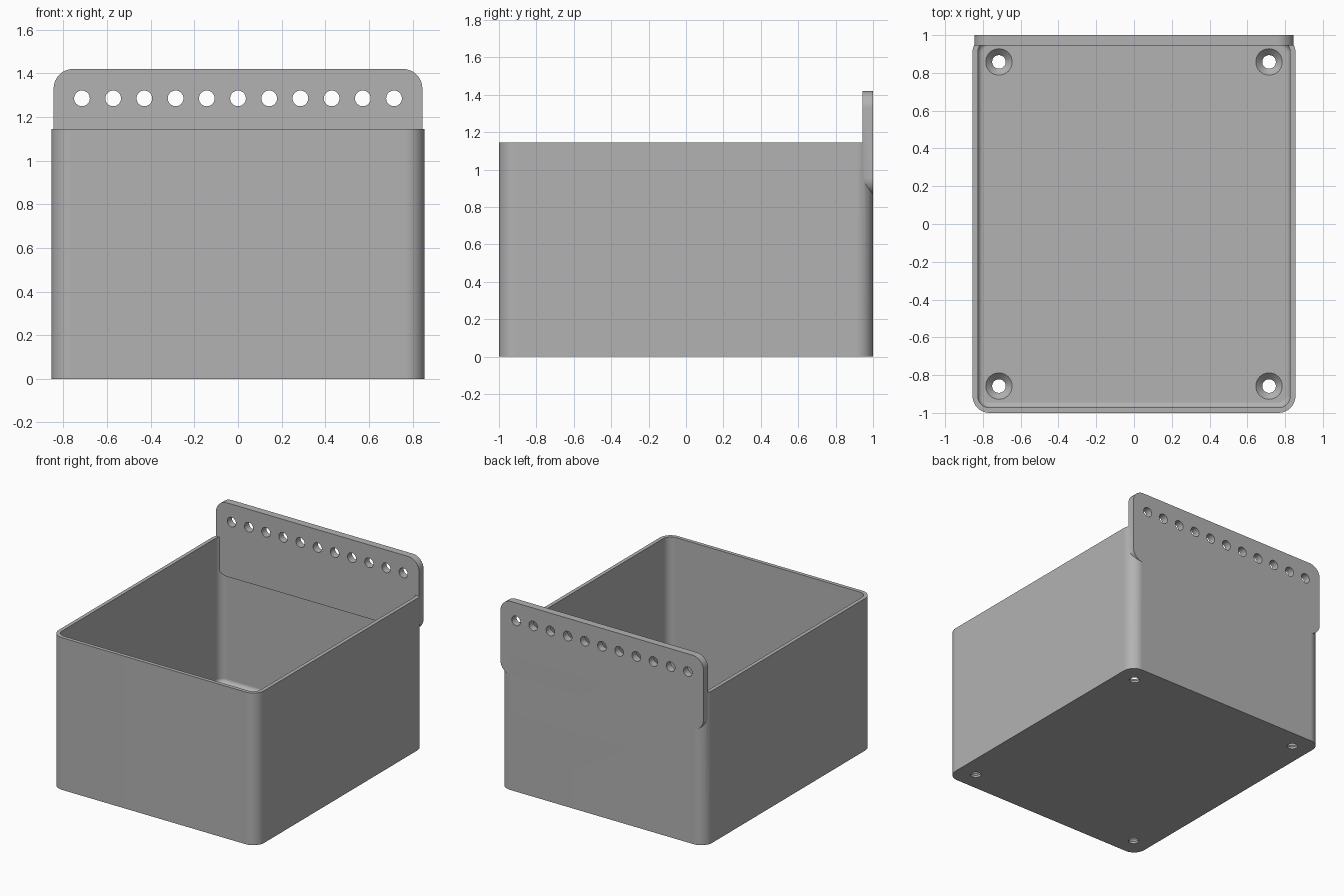
import bpy, bmesh
from math import sin, cos, pi, radians
from mathutils import Matrix

cube = bpy.data.objects.get("Cube")
if cube:
    bpy.data.objects.remove(cube, do_unlink=True)

# Main sizes
HX, HY, HEIGHT, CORNER = 0.855, 1.0, 1.145, 0.09
WALL, FLOOR, FILLET = 0.028, 0.05, 0.03
PLATE_HX, PLATE_FRONT, PLATE_LOW, PLATE_TOP = 0.845, 0.945, 0.865, 1.42
HOLE_X, HOLE_R = 0.715, 0.036

grey = bpy.data.materials.new("plain grey")
grey.use_nodes = True
grey.diffuse_color = (0.45, 0.45, 0.45, 1)
grey.node_tree.nodes["Principled BSDF"].inputs["Base Color"].default_value = grey.diffuse_color


def rounded(hx, hy, r, steps=8):
    """Outline of a rounded rectangle."""
    pts = []
    for q, (sx, sy) in enumerate([(1, 1), (-1, 1), (-1, -1), (1, -1)]):
        for i in range(steps + 1):
            a = (q + i / steps) * pi / 2
            pts.append((sx * (hx - r) + r * cos(a), sy * (hy - r) + r * sin(a)))
    return pts


def circle(r, n=32):
    return [(r * cos(2 * pi * i / n), r * sin(2 * pi * i / n)) for i in range(n)]


def loft(name, rings, matrix=Matrix()):
    """Closed solid through a stack of (height, outline) rings."""
    bm = bmesh.new()
    loops = [[bm.verts.new((x, y, z)) for x, y in pts] for z, pts in rings]
    for low, high in zip(loops, loops[1:]):
        for i in range(len(low)):
            j = (i + 1) % len(low)
            bm.faces.new((low[i], low[j], high[j], high[i]))
    bm.faces.new(loops[0][::-1])
    bm.faces.new(loops[-1])
    bm.transform(matrix)
    bmesh.ops.recalc_face_normals(bm, faces=bm.faces)
    mesh = bpy.data.meshes.new(name)
    bm.to_mesh(mesh)
    bm.free()
    mesh.materials.append(grey)
    obj = bpy.data.objects.new(name, mesh)
    bpy.context.collection.objects.link(obj)
    return obj


def combine(target, other, operation):
    """Apply a boolean and drop the helper solid."""
    mod = target.modifiers.new("boolean", "BOOLEAN")
    mod.operation, mod.object, mod.solver = operation, other, "EXACT"
    bpy.ops.object.select_all(action="DESELECT")
    bpy.context.view_layer.objects.active = target
    target.select_set(True)
    bpy.ops.object.modifier_apply(modifier=mod.name)
    bpy.data.objects.remove(other, do_unlink=True)


# Open box with a filleted floor
box = loft("storage_bin", [(0, rounded(HX, HY, CORNER)), (HEIGHT, rounded(HX, HY, CORNER))])
rings = []
for i in range(7):
    a = i / 6 * pi / 2
    inset = FILLET * (1 - sin(a))
    rings.append((FLOOR + FILLET * (1 - cos(a)),
                  rounded(HX - WALL - inset, HY - WALL - inset, CORNER - WALL - inset)))
rings.append((HEIGHT + 0.1, rings[-1][1]))
combine(box, loft("cavity", rings), "DIFFERENCE")

# Raised hanging plate along the back edge
stand = Matrix.Translation((0, 1, (PLATE_LOW + PLATE_TOP) / 2)) @ Matrix.Rotation(radians(90), 4, "X")
outline = rounded(PLATE_HX, (PLATE_TOP - PLATE_LOW) / 2, CORNER)
combine(box, loft("hanging_plate", [(0, outline), (1 - PLATE_FRONT, outline)], stand), "UNION")

# Row of hanging holes
for i in range(11):
    place = (Matrix.Translation((HOLE_X * (i / 5 - 1), 1, 1.285))
             @ Matrix.Rotation(radians(90), 4, "X"))
    cutter = loft("hole", [(-0.1, circle(HOLE_R)), (0.2, circle(HOLE_R))], place)
    combine(box, cutter, "DIFFERENCE")

# Countersunk screw holes in the floor
for x in (-HOLE_X, HOLE_X):
    for y in (-0.858, 0.858):
        cutter = loft("screw_hole", [(-0.1, circle(HOLE_R)), (0.015, circle(HOLE_R)),
                                     (FLOOR, circle(0.07)), (FLOOR + 0.05, circle(0.07))],
                      Matrix.Translation((x, y, 0)))
        combine(box, cutter, "DIFFERENCE")

# Smooth rounded parts, flat walls
bpy.ops.object.shade_smooth_by_angle(angle=radians(30))
weighted = box.modifiers.new("weighted_normals", "WEIGHTED_NORMAL")
weighted.keep_sharp = True
